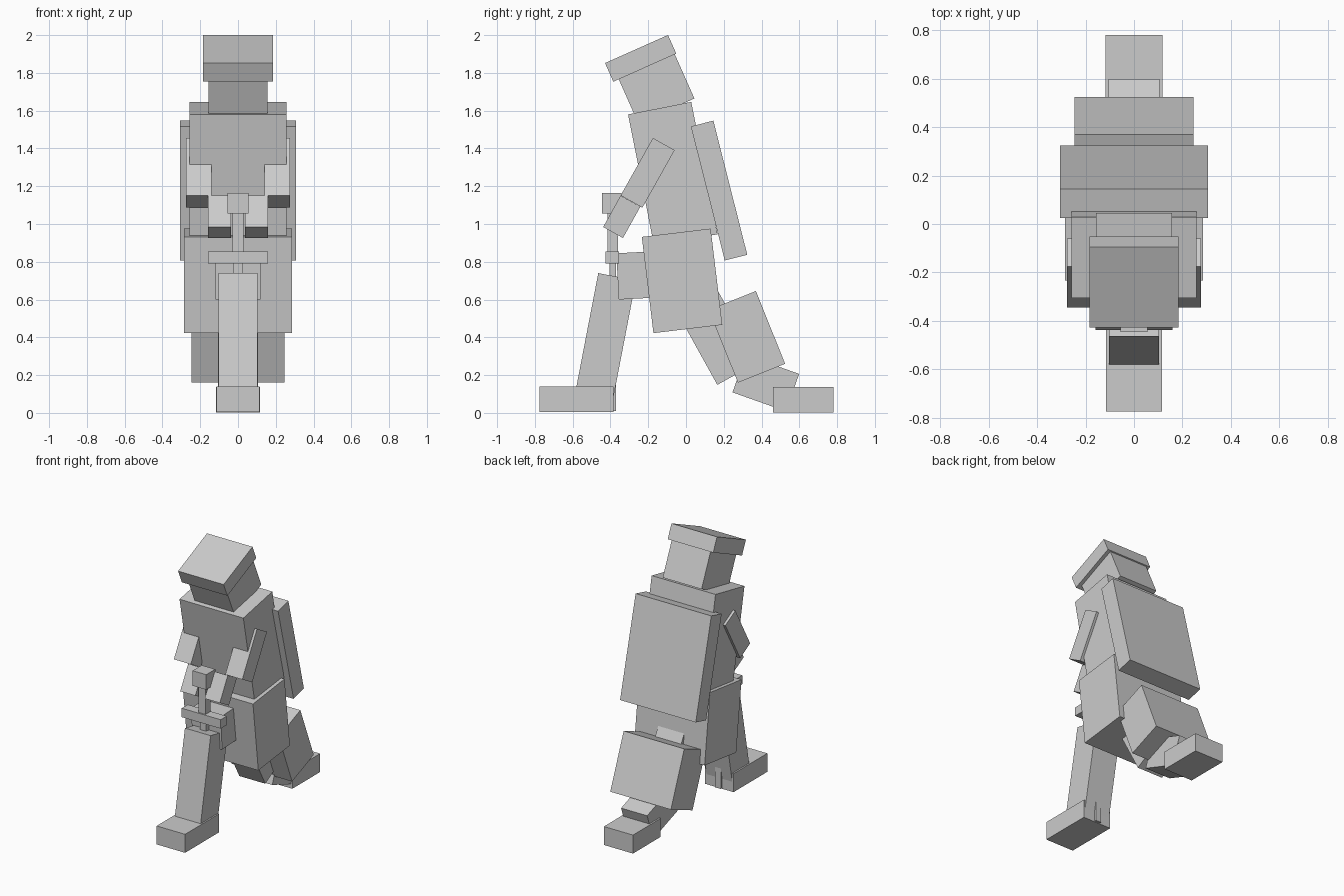
import bpy
from math import radians
from mathutils import Matrix


def box(name, centre, size, tilt=0):
    """Box of given size, tilted about the x axis (positive leans forward)."""
    bpy.ops.mesh.primitive_cube_add(size=1)
    ob = bpy.context.object
    ob.name = ob.data.name = name
    ob.data.transform(Matrix.Diagonal((*size, 1)))
    ob.location = centre
    ob.rotation_euler.x = radians(tilt)
    return ob


# Head and helmet
box("helmet_brim", (0, -0.24, 1.877), (0.368, 0.365, 0.108), 24)
box("head", (0, -0.156, 1.716), (0.314, 0.325, 0.257), 24)

# Body
box("torso", (0, -0.07, 1.263), (0.516, 0.341, 0.714), 11.2)
box("back_cape", (0, 0.175, 1.177), (0.612, 0.123, 0.732), 14.2)
box("skirt", (0, -0.021, 0.699), (0.57, 0.367, 0.513), 6.9)

# Arms reaching in to the sword grip
for side, s in (("right", 1), ("left", -1)):
    box(side + "_upper_arm", (s * 0.208, -0.203, 1.271), (0.137, 0.132, 0.349), -29.3)
    box(side + "_forearm", (s * 0.099, -0.34, 1.038), (0.122, 0.12, 0.19), -29)

# Sword standing on its point
box("sword_pommel", (0, -0.393, 1.11), (0.11, 0.105, 0.11))
box("sword_grip", (0, -0.387, 0.95), (0.056, 0.055, 0.22))
box("sword_guard", (0, -0.39, 0.823), (0.315, 0.07, 0.065))
box("sword_blade", (0, -0.387, 0.41), (0.045, 0.035, 0.80))

# Front leg
box("front_thigh", (0, -0.22, 0.73), (0.24, 0.285, 0.245), 3)
box("front_shin", (0, -0.431, 0.377), (0.208, 0.203, 0.70), -10.9)
box("front_foot", (0, -0.58, 0.073), (0.23, 0.39, 0.135))

# Kneeling rear leg
box("rear_thigh", (0, 0.127, 0.47), (0.21, 0.244, 0.60), 29)
box("rear_skirt_flap", (0, 0.3225, 0.4025), (0.49, 0.269, 0.415), 21.9)
box("rear_shin", (0, 0.4225, 0.1575), (0.21, 0.30, 0.21), -19.5)
box("rear_foot", (0, 0.62, 0.07), (0.235, 0.32, 0.135))
